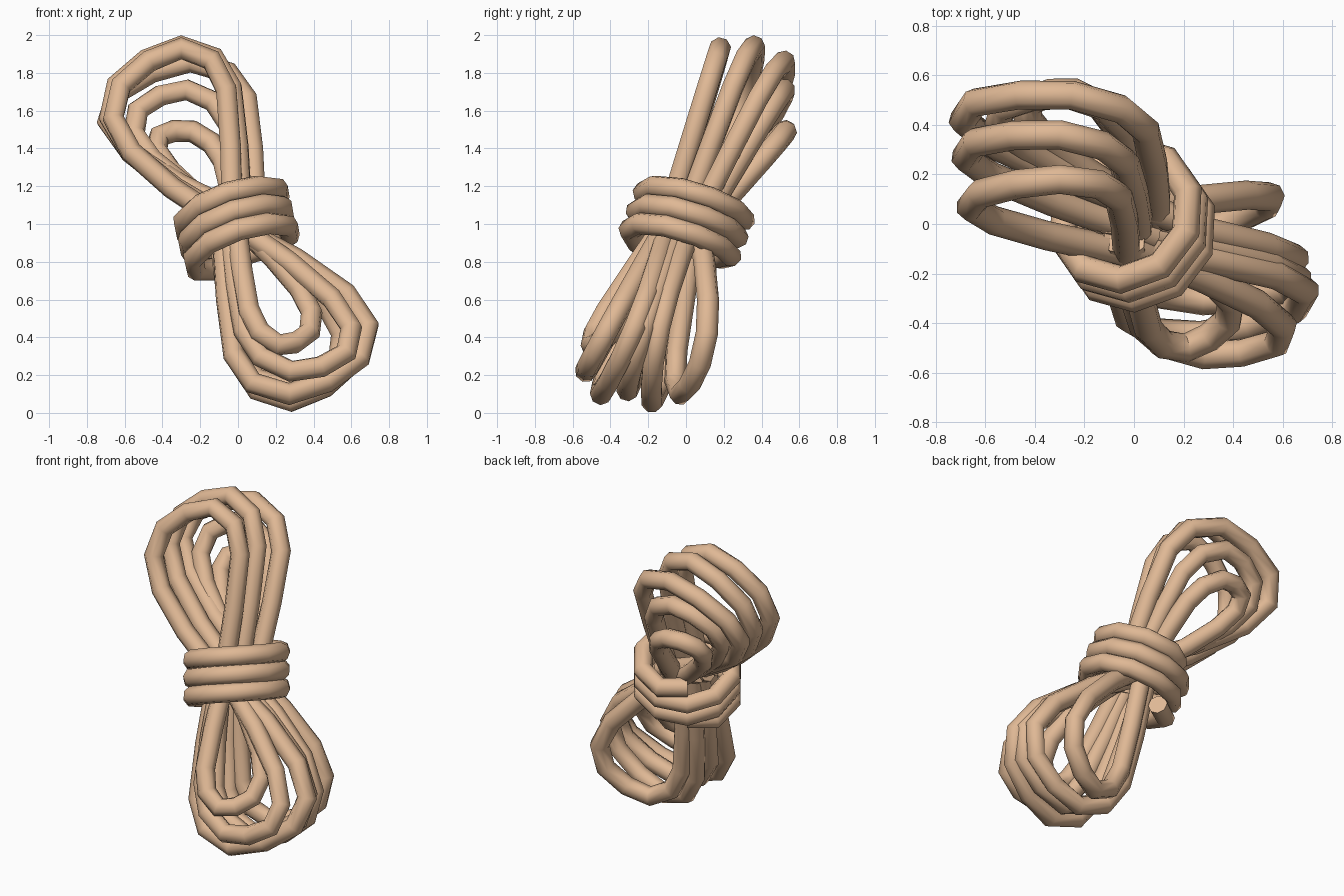
import bpy, math
from mathutils import Vector

if "Cube" in bpy.data.objects:
    bpy.data.objects.remove(bpy.data.objects["Cube"])

ROPE_R = 0.059
mat = bpy.data.materials.new("rope_tan")
mat.diffuse_color = (0.74, 0.48, 0.30, 1)
mat.use_nodes = True
mat.node_tree.nodes["Principled BSDF"].inputs["Base Color"].default_value = mat.diffuse_color


def rope(name, pts):
    """Sweep a round rope along a faceted path and turn it into a mesh."""
    cu = bpy.data.curves.new(name, 'CURVE')
    cu.dimensions = '3D'
    cu.bevel_depth = ROPE_R
    cu.bevel_resolution = 2
    cu.use_fill_caps = True
    sp = cu.splines.new('POLY')
    sp.points.add(len(pts) - 1)
    for p, co in zip(sp.points, pts):
        p.co = (*co, 1)
    ob = bpy.data.objects.new(name, cu)
    bpy.context.collection.objects.link(ob)
    bpy.ops.object.select_all(action='DESELECT')
    ob.select_set(True)
    bpy.context.view_layer.objects.active = ob
    bpy.ops.object.convert(target='MESH')
    ob = bpy.context.object
    ob.data.materials.clear()
    ob.data.materials.append(mat)
    bpy.ops.object.shade_smooth_by_angle(angle=math.radians(50))
    return ob


# Teardrop shape shared by all loops: (share of root->apex, share of root->tip)
TEARDROP = [(0.02, -0.12), (-0.05, 0.2), (-0.12, 0.54), (-0.13, 0.9), (0, 1),
            (0.3, 0.81), (0.68, 0.41), (1, 0), (1.12, -0.31), (1.0, -0.39),
            (0.59, -0.26), (0.17, -0.1), (-0.1, 0.02)]


def loop(name, root, apex, tip):
    r = Vector(root)
    a, t = Vector(apex) - r, Vector(tip) - r
    rope(name, [r + a * s + t * k for s, k in TEARDROP])


# Upper loops, front to back: root, apex, widest point
upper = [
    ((-0.05, -0.11, 1.0), (-0.30, 0.18, 1.93), (-0.66, 0.07, 1.56)),
    ((0.00, -0.02, 1.0), (-0.30, 0.36, 1.94), (-0.68, 0.27, 1.56)),
    ((0.07, 0.06, 1.03), (-0.25, 0.52, 1.86), (-0.69, 0.42, 1.54)),
    ((0.03, 0.08, 1.0), (-0.27, 0.52, 1.71), (-0.55, 0.40, 1.48)),
    ((-0.02, 0.10, 1.0), (-0.24, 0.53, 1.49), (-0.43, 0.43, 1.39)),
]
# Lower loops, front to back
lower = [
    ((0.00, -0.11, 1.0), (0.21, -0.50, 0.36), (0.39, -0.31, 0.53)),
    ((-0.03, -0.10, 1.0), (0.28, -0.53, 0.22), (0.60, -0.41, 0.45)),
    ((-0.06, -0.09, 1.0), (0.27, -0.45, 0.10), (0.69, -0.27, 0.46)),
    ((-0.08, -0.01, 1.0), (0.28, -0.31, 0.12), (0.66, -0.22, 0.46)),
    ((-0.05, 0.04, 1.0), (0.28, -0.18, 0.06), (0.65, -0.14, 0.45)),
    ((-0.01, 0.06, 1.0), (0.28, -0.03, 0.10), (0.55, 0.11, 0.42)),
]
for group, loops in (("upper_loop", upper), ("lower_loop", lower)):
    for i, l in enumerate(loops, 1):
        loop(f"{group}_{i}", *l)

# Binding coil wound three times around the leaning bundle, ends tucked inside
axis = Vector((-0.27, 0.38, 1)).normalized()
u = Vector((0.82, 0.57, 0)).normalized()
v = axis.cross(u)
centre = Vector((-0.01, 0, 0.985))
STEPS, TURNS, PITCH, RAD = 10, 3, 0.108, 0.275
last = STEPS * TURNS
coil = []
for i in range(last + 1):
    f = i / STEPS
    ang = 2 * math.pi * f + math.pi / 2
    rad = 0.22 if i in (0, last) else RAD
    rise = PITCH * (min(max(f, 0.15), TURNS - 0.15) - TURNS / 2)
    coil.append(centre + axis * rise + (u * math.cos(ang) + v * math.sin(ang)) * rad)
rope("binding_coil", coil)
